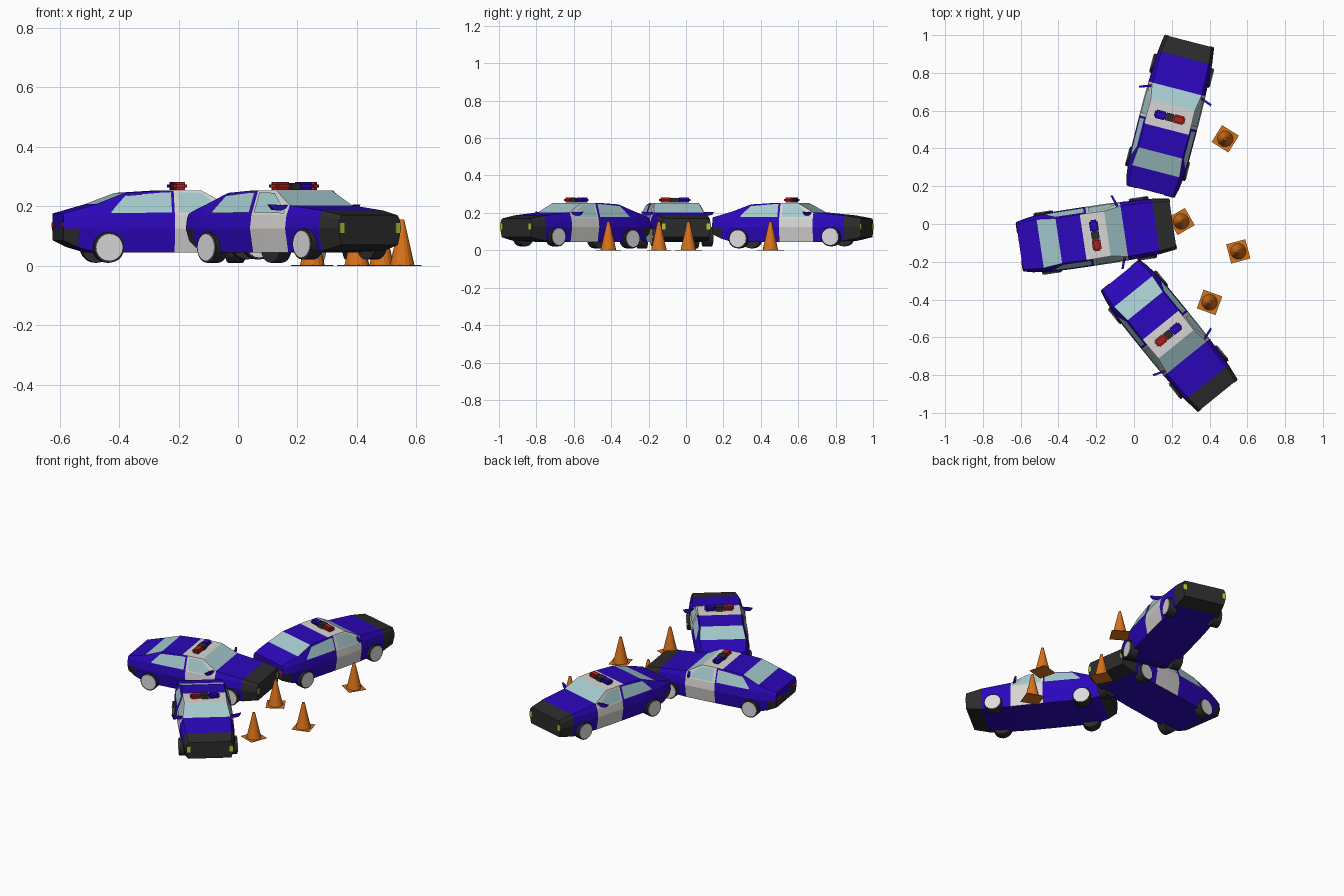
import bpy, bmesh
from math import radians
from mathutils import Matrix, Vector

cube = bpy.data.objects.get("Cube")
if cube:
    bpy.data.objects.remove(cube, do_unlink=True)


def material(name, r, g, b):
    m = bpy.data.materials.new(name)
    m.use_nodes = True
    m.diffuse_color = (r, g, b, 1)
    m.node_tree.nodes["Principled BSDF"].inputs["Base Color"].default_value = (r, g, b, 1)
    return m


BLUE, WHITE, GLASS, BLACK, RED, YELLOW, ORANGE, HUB = range(8)
MATS = [
    material("blue paint", .025, .002, .5),
    material("white paint", .68, .67, .65),
    material("pale glass", .38, .6, .62),
    material("black trim", .025, .025, .025),
    material("red lamp", .4, .015, .015),
    material("yellow headlight", .5, .6, .04),
    material("cone orange", .7, .17, .01),
    material("wheel grey", .7, .7, .72),
]


def finish(bm, name, recalc=True):
    """Turn a bmesh into shared mesh data carrying all the colours."""
    if recalc:
        bmesh.ops.recalc_face_normals(bm, faces=bm.faces)
    me = bpy.data.meshes.new(name)
    for m in MATS:
        me.materials.append(m)
    bm.to_mesh(me)
    bm.free()
    return me


def paint(bm, verts, colour):
    for f in {f for v in verts for f in v.link_faces}:
        f.material_index = colour


def box(bm, centre, size, colour, bevel=0):
    mat = Matrix.Translation(centre) @ Matrix.Diagonal((*size, 1))
    verts = bmesh.ops.create_cube(bm, size=1, matrix=mat)["verts"]
    paint(bm, verts, colour)
    if bevel:
        edges = list({e for v in verts for e in v.link_edges})
        bmesh.ops.bevel(bm, geom=edges, offset=bevel, segments=2, affect='EDGES', material=-1)


# Body stations: x, half width, bottom z, belt z, top half width, top z
STATIONS = [
    (-.41, .132, .085, .162, .118, .176),
    (-.36, .144, .062, .168, .126, .19),
    (-.30, .152, .045, .17, .13, .207),
    (-.20, .157, .045, .17, .12, .245),
    (-.07, .158, .045, .17, .122, .253),
    (-.035, .158, .045, .17, .122, .254),
    (.06, .158, .045, .17, .12, .253),
    (.15, .156, .045, .17, .135, .203),
    (.32, .148, .05, .167, .13, .186),
    (.41, .136, .07, .155, .12, .17),
]


def half_section(st):
    x, w, zb, belt, wt, zt = st
    return [Vector((x, w - .014, zb)), Vector((x, w, .125)),
            Vector((x, w - .006, belt)), Vector((x, wt, zt))]


def body_colour(x, row):
    """Row 0-1 lower sides, 2 window band, 3 top, 4 underside."""
    if x > .32:
        return BLACK
    if x < -.36 and row in (0, 4):
        return BLACK
    if row == 3:
        if .06 < x < .15 or -.30 < x < -.20:
            return GLASS
        return WHITE if -.07 < x < .06 else BLUE
    if row < 3 and -.035 < x < .15:
        return WHITE
    return BLUE


def make_body():
    bm = bmesh.new()
    rings = []
    for st in STATIONS:
        half = half_section(st)
        ring = half + [Vector((p.x, -p.y, p.z)) for p in reversed(half)]
        rings.append([bm.verts.new(p) for p in ring])
    rows = [0, 1, 2, 3, 2, 1, 0, 4]
    for a, b in zip(rings, rings[1:]):
        x = (a[0].co.x + b[0].co.x) / 2
        for i, row in enumerate(rows):
            j = (i + 1) % 8
            f = bm.faces.new((a[i], a[j], b[j], b[i]))
            f.material_index = body_colour(x, row)
    # End caps, split by height
    for ring, colours in ((rings[0], (BLACK, BLUE, BLUE)), (rings[-1], (BLACK,) * 3)):
        for i, c in enumerate(colours):
            f = bm.faces.new((ring[i], ring[i + 1], ring[6 - i], ring[7 - i]))
            f.material_index = c
    return finish(bm, "car_body")


def band_point(x, t, side):
    """Point on the window band, t = 0 at the belt and 1 at the roof edge."""
    for a, b in zip(STATIONS, STATIONS[1:]):
        if a[0] <= x <= b[0]:
            k = (x - a[0]) / (b[0] - a[0])
            lo = half_section(a)[2].lerp(half_section(b)[2], k)
            hi = half_section(a)[3].lerp(half_section(b)[3], k)
            p = lo.lerp(hi, t) + Vector((0, .004, .002))
            return Vector((p.x, p.y * side, p.z))


def make_windows():
    bm = bmesh.new()
    rear = [(-.25, .1, .2), (-.20, .08, .85), (-.07, .08, .9), (-.045, .08, .9)]
    front = [(-.02, .08, .9), (.06, .08, .88), (.142, .1, .25)]
    for side in (1, -1):
        for cols in (rear, front):
            for a, b in zip(cols, cols[1:]):
                quad = [band_point(x, t, side) for x, t in
                        ((a[0], a[1]), (b[0], b[1]), (b[0], b[2]), (a[0], a[2]))]
                if side == 1:
                    quad.reverse()
                f = bm.faces.new([bm.verts.new(p) for p in quad])
                f.material_index = GLASS
    return finish(bm, "side_windows", recalc=False)


def make_wheels():
    bm = bmesh.new()
    for x, z in ((-.26, .062), (.25, .073)):
        for side in (1, -1):
            for r, w, y, c in ((.052, .05, .138, BLACK), (.045, .01, .161, HUB)):
                mat = Matrix.Translation((x, y * side, z)) @ Matrix.Rotation(radians(90), 4, 'X')
                d = bmesh.ops.create_cone(bm, cap_ends=True, segments=20, radius1=r,
                                          radius2=r, depth=w, matrix=mat)
                paint(bm, d["verts"], c)
    return finish(bm, "wheels")


def make_lamps():
    bm = bmesh.new()
    for side in (1, -1):
        box(bm, (.409, .121 * side, .127), (.008, .02, .034), YELLOW)
        box(bm, (-.409, .1 * side, .137), (.008, .05, .018), RED)
    return finish(bm, "head_and_tail_lamps")


def make_light_bar():
    bm = bmesh.new()
    for y, w, c in ((.05, .066, BLUE), (-.05, .066, RED)):
        box(bm, (-.005, y, .268), (.046, w, .026), c, .008)
    box(bm, (-.005, 0, .267), (.042, .04, .024), BLACK)
    return finish(bm, "roof_light_bar")


def make_mirrors():
    bm = bmesh.new()
    outline = [(.135, .195), (.16, .186), (.183, .188), (.197, .206), (.135, .204)]
    for side in (1, -1):
        loops = []
        for dx in (0, .012):
            loops.append([bm.verts.new((.127 + dx - (y - .135) * .35, y * side, z))
                          for y, z in outline])
        bm.faces.new(loops[0])
        bm.faces.new(loops[1])
        for i in range(5):
            j = (i + 1) % 5
            bm.faces.new((loops[0][i], loops[0][j], loops[1][j], loops[1][i]))
    return finish(bm, "door_mirrors")


def make_cone():
    bm = bmesh.new()
    box(bm, (0, 0, .001), (.105, .105, .002), ORANGE)
    d = bmesh.ops.create_cone(bm, cap_ends=True, segments=16, radius1=.042, radius2=.007,
                              depth=.154, matrix=Matrix.Translation((0, 0, .078)))
    paint(bm, d["verts"], ORANGE)
    return finish(bm, "traffic_cone")


def place(mesh, name, x, y, angle):
    ob = bpy.data.objects.new(name, mesh)
    bpy.context.collection.objects.link(ob)
    ob.matrix_world = Matrix.Translation((x, y, 0)) @ Matrix.Rotation(radians(angle), 4, 'Z')


# Three cars sharing the same part meshes
parts = [make_body(), make_windows(), make_wheels(), make_lamps(),
         make_light_bar(), make_mirrors()]
cars = {"middle": (-.20, -.06, 8.5), "back": (.19, .57, 75.5), "front": (.185, -.59, -51)}
for label, pose in cars.items():
    for mesh in parts:
        place(mesh, f"{label}_{mesh.name}", *pose)

# Four traffic cones
cone = make_cone()
cones = [(.483, .451, -32), (.25, .013, 30), (.552, -.145, 15), (.40, -.415, -20)]
for i, pose in enumerate(cones):
    place(cone, f"traffic_cone_{i + 1}", *pose)
